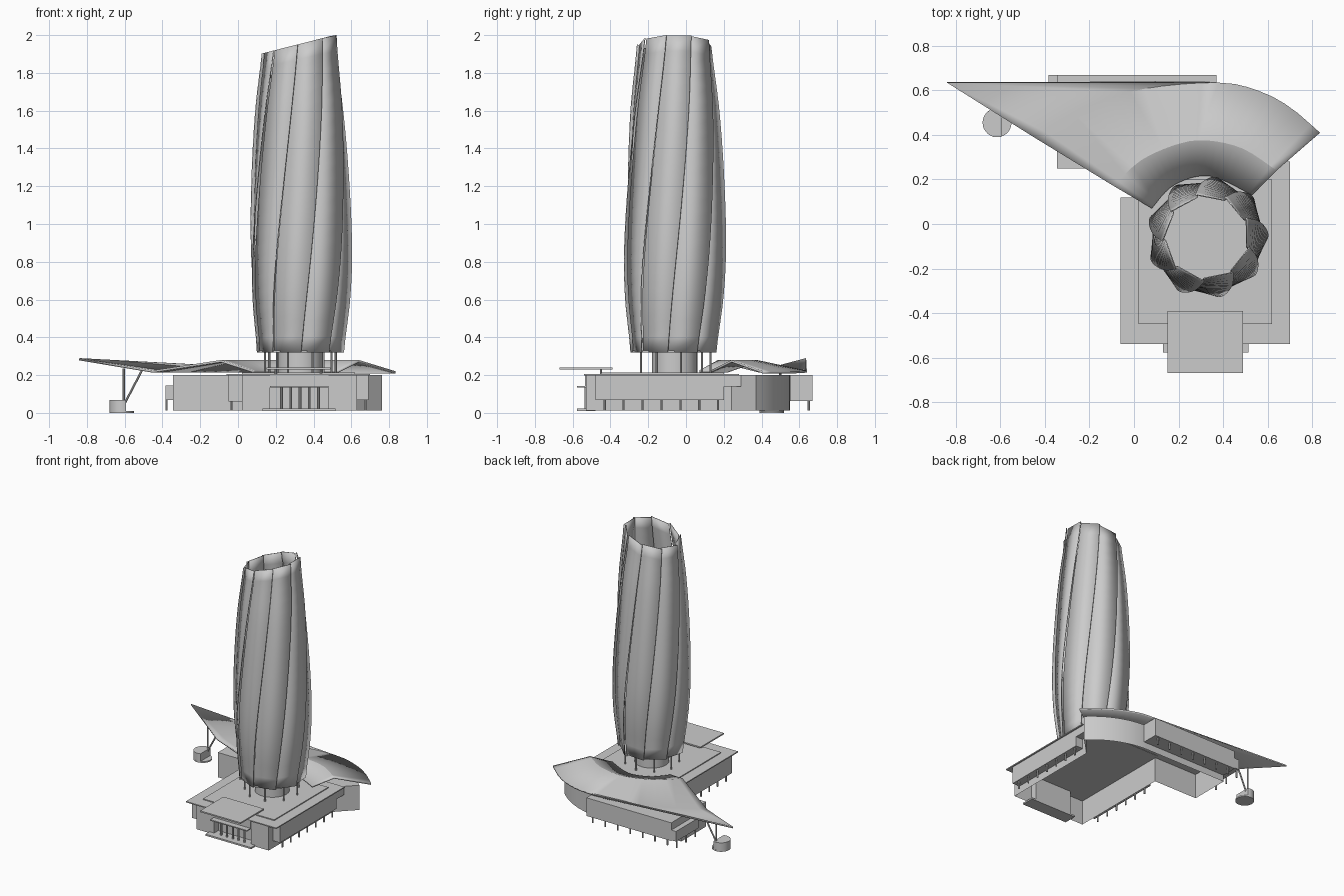
import bpy, bmesh, math
from mathutils import Vector

if "Cube" in bpy.data.objects:
    bpy.data.objects.remove(bpy.data.objects["Cube"])

CX, CY = 0.33, -0.06   # tower axis


def make(name, verts, faces, thick=0, offset=-1, smooth=False):
    me = bpy.data.meshes.new(name)
    me.from_pydata([tuple(v) for v in verts], [], faces)
    bm = bmesh.new()
    bm.from_mesh(me)
    bmesh.ops.remove_doubles(bm, verts=bm.verts, dist=1e-5)
    bmesh.ops.recalc_face_normals(bm, faces=bm.faces)
    bm.to_mesh(me)
    bm.free()
    ob = bpy.data.objects.new(name, me)
    bpy.context.collection.objects.link(ob)
    if thick:
        m = ob.modifiers.new("thickness", 'SOLIDIFY')
        m.thickness, m.offset = thick, offset
    if smooth:
        bpy.ops.object.select_all(action='DESELECT')
        ob.select_set(True)
        bpy.context.view_layer.objects.active = ob
        bpy.ops.object.shade_smooth_by_angle(angle=math.radians(25))
    return ob


def prism(name, outline, z0, z1, floor=True, top=True, smooth=False):
    n = len(outline)
    verts = [(x, y, z) for z in (z0, z1) for x, y in outline]
    faces = [(i, (i + 1) % n, n + (i + 1) % n, n + i) for i in range(n)]
    if top:
        faces.append(tuple(range(n, 2 * n)))
    if floor:
        faces.append(tuple(range(n))[::-1])
    return make(name, verts, faces, smooth=smooth)


def box(name, x0, x1, y0, y1, z0, z1):
    return prism(name, [(x0, y0), (x1, y0), (x1, y1), (x0, y1)], z0, z1)


def arc(cx, cy, r, a0, a1, n):
    return [(cx + r * math.cos(math.radians(a0 + (a1 - a0) * i / n)),
             cy + r * math.sin(math.radians(a0 + (a1 - a0) * i / n))) for i in range(n + 1)]


def rod(name, p, q, r=0.006, n=10):
    p, q = Vector(p), Vector(q)
    rot = (q - p).to_track_quat('Z', 'Y')
    ring = [rot @ Vector((x, y, 0)) for x, y in arc(0, 0, r, 0, 360, n)[:-1]]
    verts = [p + v for v in ring] + [q + v for v in ring]
    faces = [(i, (i + 1) % n, n + (i + 1) % n, n + i) for i in range(n)]
    make(name, verts, faces + [tuple(range(n))[::-1], tuple(range(n, 2 * n))], smooth=True)


def spline(pts, t):
    # Catmull-Rom through tuples whose first entry is the parameter
    for i in range(len(pts) - 1):
        if t <= pts[i + 1][0] or i == len(pts) - 2:
            p0, p1, p2, p3 = pts[max(i - 1, 0)], pts[i], pts[i + 1], pts[min(i + 2, len(pts) - 1)]
            u = (t - p1[0]) / (p2[0] - p1[0])
            return tuple(0.5 * (2 * b + (c - a) * u + (2 * a - 5 * b + 4 * c - d) * u * u
                                + (3 * b - a - 3 * c + d) * u ** 3)
                         for a, b, c, d in zip(p0[1:], p1[1:], p2[1:], p3[1:]))


# Tower: nine twisting overlapping panels, cut by a sloping plane at the top
PROFILE = [(0.32, 0.232), (0.6, 0.262), (0.85, 0.272), (1.2, 0.262), (1.6, 0.237), (2.0, 0.195)]


def tower_point(ang, k, t):
    z = 1.95
    for _ in range(6):
        zz = 0.32 + t * (z - 0.32)
        r = spline(PROFILE, zz)[0] * k
        a = math.radians(ang + 35 * (zz - 0.32) / 1.63)
        x, y = CX + r * math.cos(a), CY + r * math.sin(a)
        if t == 1:
            z = min(2.0, 1.9 + 0.1 * (x - 0.12) / 0.39)
        else:
            a1 = math.radians(ang + 35)
            z = min(2.0, 1.9 + 0.1 * (CX + 0.2 * k * math.cos(a1) - 0.12) / 0.39)
    return x, y, zz


SEG = 20
for i in range(9):
    a = 270 + 40 * i
    verts = []
    for j in range(SEG + 1):
        verts += [tower_point(a, 0.93, j / SEG), tower_point(a + 41, 1.0, j / SEG)]
    make("tower_panel_%d" % i, verts,
         [(2 * j, 2 * j + 1, 2 * j + 3, 2 * j + 2) for j in range(SEG)], 0.005, 0, True)

# Tower base: floor slab, core and ring of columns
prism("tower_floor", arc(CX, CY, 0.222, 30, 390, 9)[:-1], 0.32, 0.33)
prism("tower_core", arc(CX, CY, 0.12, 0, 360, 32)[:-1], 0.2, 0.32, smooth=True)
for i, (x, y) in enumerate(arc(CX, CY, 0.19, 10, 370, 9)[:-1]):
    rod("tower_column_%d" % i, (x, y, 0.2), (x, y, 0.32))

# Podium walls, open below, with entrance recess and curved back corner
outline = [(0.02, -0.53), (0.17, -0.53), (0.17, -0.48), (0.48, -0.48), (0.48, -0.53),
           (0.63, -0.53), (0.63, 0.24)]
outline += arc(CX, CY, 0.61, 45, 88, 16)
outline += [(-0.345, 0.55), (-0.345, 0.25), (0.02, 0.25)]
prism("podium_walls", outline, 0.012, 0.2, floor=False, smooth=True)

# Overhanging upper storeys
box("right_overhang", 0.63, 0.69, -0.48, 0.2, 0.068, 0.2)
box("right_back_overhang", 0.63, 0.69, 0.2, 0.29, 0.14, 0.2)
box("left_overhang", -0.05, 0.02, -0.48, 0.12, 0.06, 0.2)
box("back_overhang", -0.345, 0.37, 0.55, 0.67, 0.062, 0.2)
box("wing_end_bay", -0.385, -0.345, 0.4, 0.67, 0.068, 0.145)
for i in range(7):
    y = -0.43 + 0.1 * i
    rod("right_column_%d" % i, (0.675, y, 0.012), (0.675, y, 0.07))
    x = -0.3 + 0.105 * i
    rod("back_column_%d" % i, (x, 0.65, 0.012), (x, 0.65, 0.065))
    if i < 6:
        rod("left_column_%d" % i, (-0.035, y, 0.012), (-0.035, y, 0.062))
for i in range(3):
    rod("wing_end_column_%d" % i, (-0.378, 0.43 + 0.11 * i, 0.012), (-0.378, 0.43 + 0.11 * i, 0.07))

# Podium roof and terrace
prism("podium_roof", [(-0.06, -0.54), (0.70, -0.54), (0.70, 0.28), (0.02, 0.28),
                      (0.02, 0.12), (-0.06, 0.12)], 0.198, 0.206)
box("roof_terrace", 0.02, 0.62, -0.45, 0.2, 0.206, 0.213)

# Front entrance
box("entrance_header", 0.17, 0.48, -0.535, -0.48, 0.14, 0.2)
box("entrance_slab", 0.17, 0.48, -0.578, -0.5, 0.135, 0.143)
box("entrance_step", 0.13, 0.515, -0.578, -0.48, 0.01, 0.022)
box("entrance_roof", 0.15, 0.49, -0.67, -0.39, 0.23, 0.24)
for i in range(5):
    x = 0.23 + 0.049 * i
    rod("entrance_column_%d" % i, (x, -0.53, 0.02), (x, -0.53, 0.14), 0.007)
for x in (0.2, 0.44):
    rod("entrance_roof_post", (x, -0.45, 0.2), (x, -0.45, 0.232))

# Folded fan canopy: inner edge, ridge and outer edge, plus a fin out to the tip
inner = [(0, 0.08, 0.07, 0.225), (0.3, 0.18, 0.175, 0.225), (0.6, 0.34, 0.215, 0.225), (1, 0.53, 0.13, 0.225)]
ridge = [(0, -0.09, 0.17, 0.28), (0.2, 0.03, 0.285, 0.28), (0.45, 0.2, 0.36, 0.28),
         (0.6, 0.33, 0.375, 0.28), (0.8, 0.49, 0.338, 0.28), (1, 0.64, 0.24, 0.28)]
outer = [(0, -0.45, 0.39, 0.225), (0.2, -0.2, 0.53, 0.225), (0.4, 0.05, 0.608, 0.225), (0.6, 0.38, 0.635, 0.225),
         (0.75, 0.56, 0.598, 0.222), (0.87, 0.70, 0.525, 0.22), (1, 0.835, 0.41, 0.22)]
N = 20
verts = [spline(c, i / N) for c in (inner, ridge, outer) for i in range(N + 1)] + [(-0.84, 0.635, 0.29)]
faces = [(k + i, k + i + 1, k + i + N + 2, k + i + N + 1) for k in (0, N + 1) for i in range(N)]
o = 2 * (N + 1)
faces += [(o + i, o + i + 1, len(verts) - 1) for i in range(12)]
canopy = make("fan_canopy", verts, faces, 0.012, -1, True)
if canopy.data.polygons[0].normal.z < 0:
    canopy.data.flip_normals()

# Canopy prop on its curved planter
prism("planter_base", arc(-0.615, 0.455, 0.065, 0, 360, 28)[:-1], 0, 0.01, smooth=True)
prism("planter", arc(-0.615, 0.455, 0.065, 70, 290, 18), 0.01, 0.068, smooth=True)
rod("canopy_post", (-0.605, 0.5, 0.01), (-0.605, 0.5, 0.235))
rod("canopy_strut", (-0.6, 0.49, 0.05), (-0.51, 0.5, 0.222))
